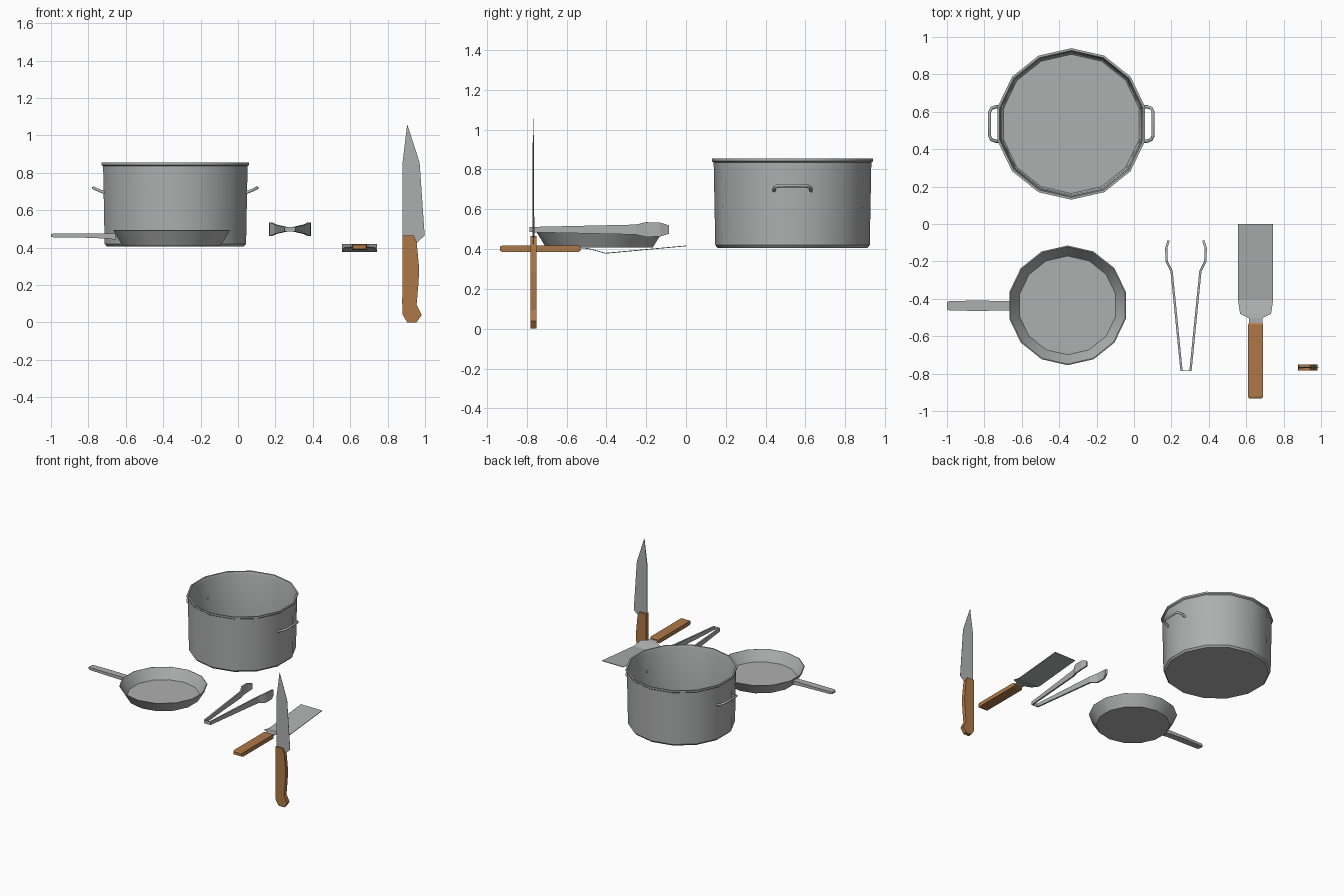
import bpy, bmesh, math
from mathutils import Vector

if "Cube" in bpy.data.objects:
    bpy.data.objects.remove(bpy.data.objects["Cube"])


def material(name, rgb):
    m = bpy.data.materials.new(name)
    m.diffuse_color = (*rgb, 1)
    m.use_nodes = True
    m.node_tree.nodes["Principled BSDF"].inputs["Base Color"].default_value = m.diffuse_color
    return m


STEEL = material("steel grey", (0.42, 0.43, 0.425))
WOOD = material("warm wood", (0.42, 0.19, 0.063))


def finish(bm, name, mat, smooth=None):
    bmesh.ops.recalc_face_normals(bm, faces=bm.faces)
    me = bpy.data.meshes.new(name)
    bm.to_mesh(me)
    bm.free()
    me.materials.append(mat)
    ob = bpy.data.objects.new(name, me)
    bpy.context.collection.objects.link(ob)
    if smooth:
        bpy.ops.object.select_all(action='DESELECT')
        ob.select_set(True)
        bpy.context.view_layer.objects.active = ob
        bpy.ops.object.shade_smooth_by_angle(angle=math.radians(smooth))
    return ob


def loft(name, rings, mat, smooth=None):
    """Skin a list of equal-length point rings and cap both ends."""
    bm = bmesh.new()
    vs = [[bm.verts.new(p) for p in r] for r in rings]
    n = len(vs[0])
    for a, b in zip(vs, vs[1:]):
        for i in range(n):
            bm.faces.new((a[i], a[(i + 1) % n], b[(i + 1) % n], b[i]))
    bm.faces.new(vs[0])
    bm.faces.new(vs[-1])
    return finish(bm, name, mat, smooth)


def lathe(name, cx, cy, profile, sides=14):
    """Closed vessel: (radius, z) points from outer base over the rim to the inner floor."""
    rings = []
    for r, z in profile:
        angs = [math.pi / 2 + 2 * math.pi * i / sides for i in range(sides)]
        rings.append([(cx + r * math.cos(a), cy + r * math.sin(a), z) for a in angs])
    return loft(name, rings, STEEL, 30)


def box(c, u, v):
    """Rectangular ring from a centre and two half vectors."""
    c, u, v = Vector(c), Vector(u), Vector(v)
    return [c - u - v, c + u - v, c + u + v, c - u + v]


# stock pot
PX, PY = -0.335, 0.535
lathe("stock_pot", PX, PY, [
    (0.376, 0.406), (0.388, 0.420), (0.396, 0.835), (0.405, 0.842), (0.405, 0.855),
    (0.393, 0.855), (0.386, 0.835), (0.379, 0.425), (0.372, 0.418)])

# pot side handles: bent tubes sloping upward
half = [(0.365, 0.092, 0.688), (0.405, 0.092, 0.704), (0.427, 0.084, 0.714), (0.437, 0.064, 0.719)]
path = half + [(x, -y, z) for x, y, z in reversed(half)]
for side, label in ((1, "right"), (-1, "left")):
    cu = bpy.data.curves.new("pot_handle_" + label, 'CURVE')
    cu.dimensions = '3D'
    cu.bevel_depth = 0.009
    cu.bevel_resolution = 1
    cu.use_fill_caps = True
    sp = cu.splines.new('POLY')
    sp.points.add(len(path) - 1)
    for p, (x, y, z) in zip(sp.points, path):
        p.co = (PX + side * x, PY + y, z, 1)
    cu.materials.append(STEEL)
    ob = bpy.data.objects.new(cu.name, cu)
    bpy.context.collection.objects.link(ob)
    bpy.ops.object.select_all(action='DESELECT')
    ob.select_set(True)
    bpy.context.view_layer.objects.active = ob
    bpy.ops.object.convert(target='MESH')

# frying pan
lathe("frying_pan", -0.355, -0.435, [
    (0.268, 0.408), (0.320, 0.492), (0.314, 0.494), (0.264, 0.414)])

# pan handle: (x, half width, z bottom, z top)
loft("pan_handle", [
    box((x, -0.437, (a + b) / 2), (0, w, 0), (0, 0, (b - a) / 2)) for x, w, a, b in (
        (-1.0, 0.018, 0.458, 0.472), (-0.988, 0.025, 0.455, 0.475),
        (-0.83, 0.028, 0.453, 0.475), (-0.70, 0.025, 0.448, 0.475),
        (-0.655, 0.025, 0.442, 0.474))], STEEL)

# tongs: one bent strip, mirrored about its centre line (offset, y, half height)
arm = [(0.092, -0.088, 0.021), (0.106, -0.130, 0.035), (0.103, -0.200, 0.037),
       (0.077, -0.252, 0.025), (0.024, -0.785, 0.013)]
strip = [(-x, y, h) for x, y, h in arm] + list(reversed(arm))
rings = []
for i, (x, y, h) in enumerate(strip):
    a, b = strip[max(i - 1, 0)], strip[min(i + 1, len(strip) - 1)]
    t = Vector((b[0] - a[0], b[1] - a[1], 0)).normalized()
    rings.append(box((0.278 + x, y, 0.498), Vector((-t.y, t.x, 0)) * 0.006, (0, 0, h)))
loft("tongs", rings, STEEL)

# spatula blade and neck: (y, z, half width)
loft("spatula_blade", [
    box((0.65, y, z), (w, 0, 0), (0, 0, 0.002)) for y, z, w in (
        (0.0, 0.416, 0.094), (-0.405, 0.379, 0.094), (-0.480, 0.400, 0.083),
        (-0.503, 0.404, 0.036), (-0.540, 0.404, 0.036))], STEEL)

# spatula handle with chamfered ends
loft("spatula_handle", [
    box((0.65, y, 0.402), (w, 0, 0), (0, 0, h)) for y, w, h in (
        (-0.530, 0.036, 0.011), (-0.540, 0.040, 0.016),
        (-0.922, 0.040, 0.016), (-0.934, 0.034, 0.011))], WOOD)

# knife blade: (z, spine x, edge x, spine half thickness), tapering to a sharp edge
KY = -0.767
loft("knife_blade", [
    [(s, KY - t, z), (e, KY - 0.0008, z), (e, KY + 0.0008, z), (s, KY + t, z)] for z, s, e, t in (
        (0.425, 0.885, 0.955, 0.005), (0.464, 0.880, 0.998, 0.005),
        (0.855, 0.880, 0.971, 0.004), (1.055, 0.904, 0.906, 0.001))], STEEL)

# knife handle: side outline (x, z) given thickness
outline = [(0.88, 0.465), (0.94, 0.465), (0.955, 0.43), (0.969, 0.285), (0.965, 0.21),
           (0.955, 0.095), (0.982, 0.04), (0.955, 0.0), (0.905, 0.0), (0.881, 0.04), (0.878, 0.10)]
loft("knife_handle", [[(x, KY + d, z) for x, z in outline] for d in (-0.015, 0.015)], WOOD)
